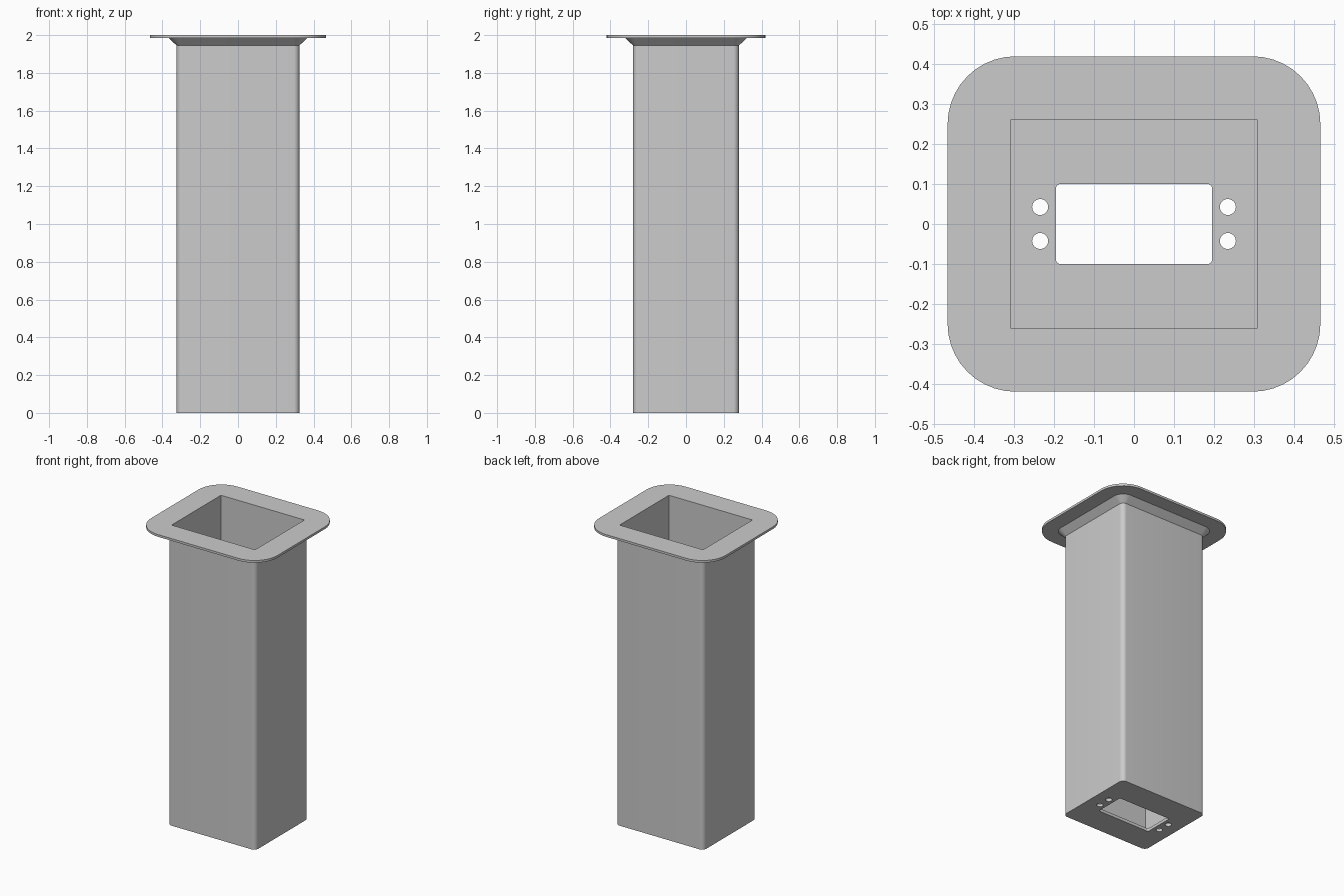
import bpy, bmesh, math

cube = bpy.data.objects.get("Cube")
if cube:
    bpy.data.objects.remove(cube, do_unlink=True)

grey = bpy.data.materials.new("plain grey")
grey.use_nodes = True
colour = (0.6, 0.6, 0.6, 1)
grey.diffuse_color = colour
grey.node_tree.nodes["Principled BSDF"].inputs["Base Color"].default_value = colour


def rounded_ring(bm, hx, hy, radius, z, steps=10):
    """Ring of vertices around a rounded rectangle, counter-clockwise."""
    ring = []
    for k, (sx, sy) in enumerate([(1, 1), (-1, 1), (-1, -1), (1, -1)]):
        for i in range(steps + 1):
            a = math.pi / 2 * (k + i / steps)
            ring.append(bm.verts.new((sx * (hx - radius) + radius * math.cos(a),
                                      sy * (hy - radius) + radius * math.sin(a), z)))
    return ring


def loft(name, sections):
    """Closed solid through rounded rectangles (half x, half y, radius, z)."""
    bm = bmesh.new()
    rings = [rounded_ring(bm, *s) for s in sections]
    for low, high in zip(rings, rings[1:]):
        for i in range(len(low)):
            j = (i + 1) % len(low)
            bm.faces.new((low[i], low[j], high[j], high[i]))
    bm.faces.new(rings[0][::-1])
    bm.faces.new(rings[-1])
    bmesh.ops.remove_doubles(bm, verts=bm.verts, dist=1e-5)
    bmesh.ops.recalc_face_normals(bm, faces=bm.faces)
    mesh = bpy.data.meshes.new(name)
    bm.to_mesh(mesh)
    bm.free()
    mesh.materials.append(grey)
    obj = bpy.data.objects.new(name, mesh)
    bpy.context.collection.objects.link(obj)
    return obj


# Tube, flared collar, rim and square-cornered cavity in one continuous shell
HX, HY, FLARE, FLOOR = 0.325, 0.28, 0.042, 0.02
box = loft("flanged_box", [
    (HX, HY, 0.03, 0),
    (HX, HY, 0.03, 1.945),
    (HX + FLARE, HY + FLARE, 0.03 + FLARE, 1.985),
    (0.467, 0.42, 0.17, 1.985),
    (0.467, 0.42, 0.17, 2),
    (0.309, 0.261, 0, 2),
    (0.309, 0.261, 0, FLOOR),
])

# Floor openings: a central slot and four screw holes
cutters = [loft("slot_cutter", [(0.195, 0.1, 0.01, -0.1), (0.195, 0.1, 0.01, 0.1)])]
for x in (-0.235, 0.235):
    for y in (-0.0425, 0.0425):
        r = 0.02
        cutters.append(loft("hole_cutter", [(r, r, r, -0.1), (r, r, r, 0.1)]))
        cutters[-1].location = (x, y, 0)

bpy.context.view_layer.objects.active = box
for cutter in cutters:
    cutter.hide_render = True
    mod = box.modifiers.new("opening", "BOOLEAN")
    mod.operation = "DIFFERENCE"
    mod.solver = "EXACT"
    mod.object = cutter
    bpy.ops.object.modifier_apply(modifier=mod.name)
    bpy.data.objects.remove(cutter, do_unlink=True)

# Smooth rounded corners, crisp edges
bpy.ops.object.select_all(action="DESELECT")
box.select_set(True)
bpy.ops.object.shade_smooth_by_angle(angle=math.radians(30))
